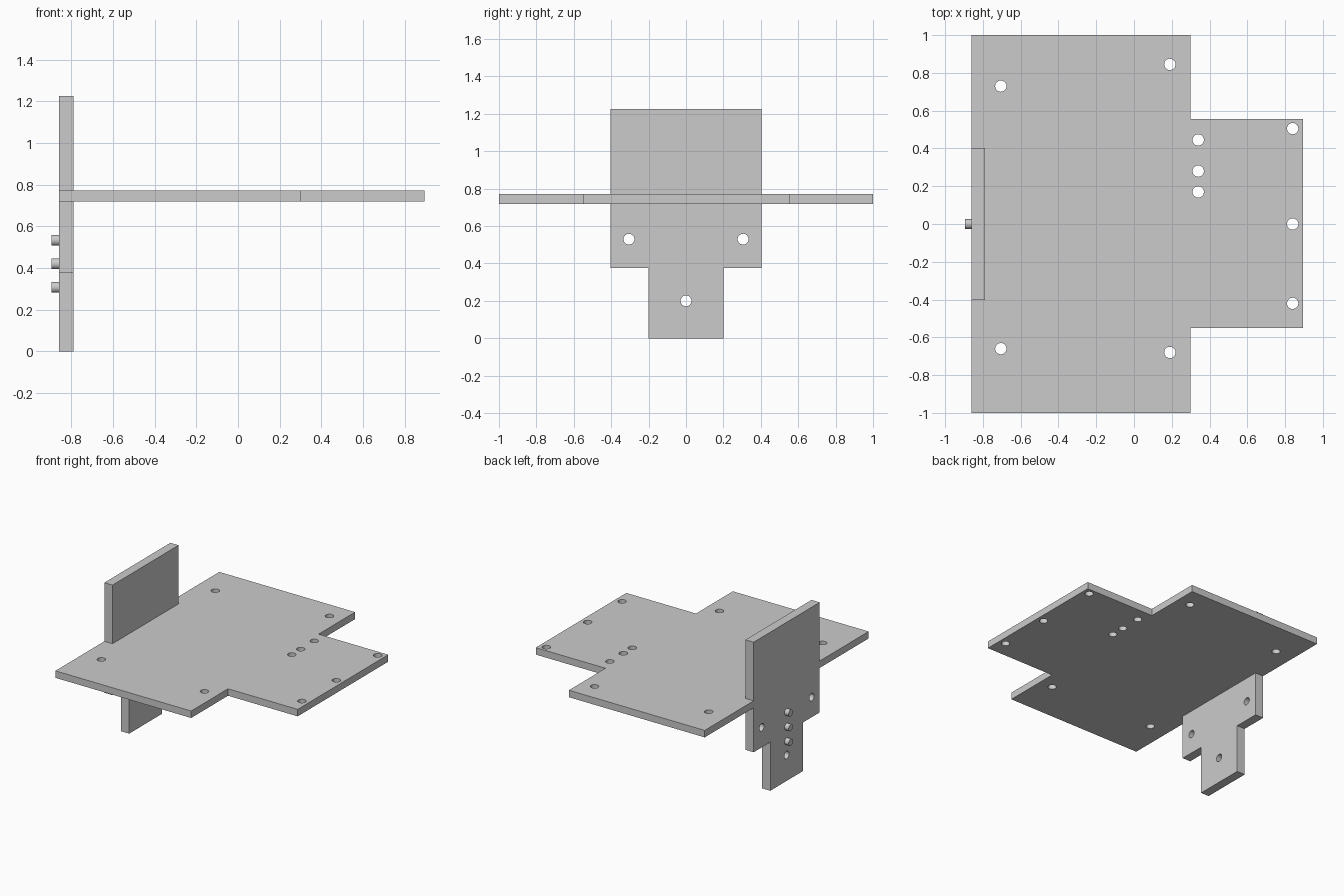
import bpy, bmesh
from math import sin, cos, tau, radians, pi

cube = bpy.data.objects.get("Cube")
if cube:
    bpy.data.objects.remove(cube, do_unlink=True)

grey = bpy.data.materials.new("plain_grey")
grey.use_nodes = True
grey.diffuse_color = (0.6, 0.6, 0.6, 1)
grey.node_tree.nodes["Principled BSDF"].inputs["Base Color"].default_value = (0.6, 0.6, 0.6, 1)


def finish(obj):
    """Give the part its material and smooth round walls with sharp edges."""
    obj.data.materials.clear()
    obj.data.materials.append(grey)
    bpy.ops.object.select_all(action="DESELECT")
    obj.select_set(True)
    bpy.context.view_layer.objects.active = obj
    bpy.ops.object.shade_smooth_by_angle(angle=radians(30))


def sheet(name, outline, holes, radius, thickness, location, rotation=(0, 0, 0)):
    """Extrude a flat outline pierced by round holes."""
    curve = bpy.data.curves.new(name, "CURVE")
    curve.dimensions = "2D"
    curve.fill_mode = "BOTH"
    curve.extrude = thickness / 2
    rings = [[(cx + radius * cos(tau * i / 32), cy + radius * sin(tau * i / 32))
              for i in range(32)] for cx, cy in holes]
    for ring in [outline] + rings:
        spline = curve.splines.new("POLY")
        spline.points.add(len(ring) - 1)
        for point, (u, v) in zip(spline.points, ring):
            point.co = (u, v, 0, 1)
        spline.use_cyclic_u = True
    obj = bpy.data.objects.new(name, curve)
    obj.location, obj.rotation_euler = location, rotation
    bpy.context.collection.objects.link(obj)
    bpy.ops.object.select_all(action="DESELECT")
    obj.select_set(True)
    bpy.context.view_layer.objects.active = obj
    bpy.ops.object.convert(target="MESH")
    obj = bpy.context.object
    # Weld the caps to the walls
    bm = bmesh.new()
    bm.from_mesh(obj.data)
    bmesh.ops.remove_doubles(bm, verts=bm.verts, dist=0.0005)
    bmesh.ops.recalc_face_normals(bm, faces=bm.faces)
    bm.to_mesh(obj.data)
    bm.free()
    finish(obj)


# Horizontal plate: wide body, narrower tongue, slot that receives the upright
BACK, SLOT = -0.86, -0.79
plate = [(BACK, -1), (0.3, -1), (0.3, -0.55), (0.895, -0.55), (0.895, 0.555),
         (0.3, 0.555), (0.3, 1), (BACK, 1),
         (BACK, 0.403), (SLOT, 0.403), (SLOT, -0.403), (BACK, -0.403)]
plate_holes = [(-0.705, 0.73), (-0.705, -0.66), (0.19, 0.845), (0.19, -0.68),
               (0.34, 0.445), (0.34, 0.28), (0.34, 0.17),
               (0.84, 0.505), (0.84, 0), (0.84, -0.42)]
sheet("horizontal_plate", plate, plate_holes, 0.03, 0.054, (0, 0, 0.745))

# Upright board with a narrow lower tab, standing in the slot
half = [(0.2, 0), (0.2, 0.375), (0.403, 0.375), (0.403, 1.225)]
board = half + [(-y, z) for y, z in reversed(half)]
board_holes = [(-0.305, 0.53), (0.305, 0.53), (0, 0.2)]
sheet("upright_board", board, board_holes, 0.029, SLOT - BACK,
      ((BACK + SLOT) / 2, 0, 0), (pi / 2, 0, pi / 2))

# Row of short pegs on the outer face of the board
for i, z in enumerate((0.307, 0.42, 0.533)):
    bpy.ops.mesh.primitive_cylinder_add(vertices=32, radius=0.026, depth=0.045,
                                        location=(-0.8725, 0, z), rotation=(0, pi / 2, 0))
    peg = bpy.context.object
    peg.name = f"peg_{i + 1}"
    finish(peg)
